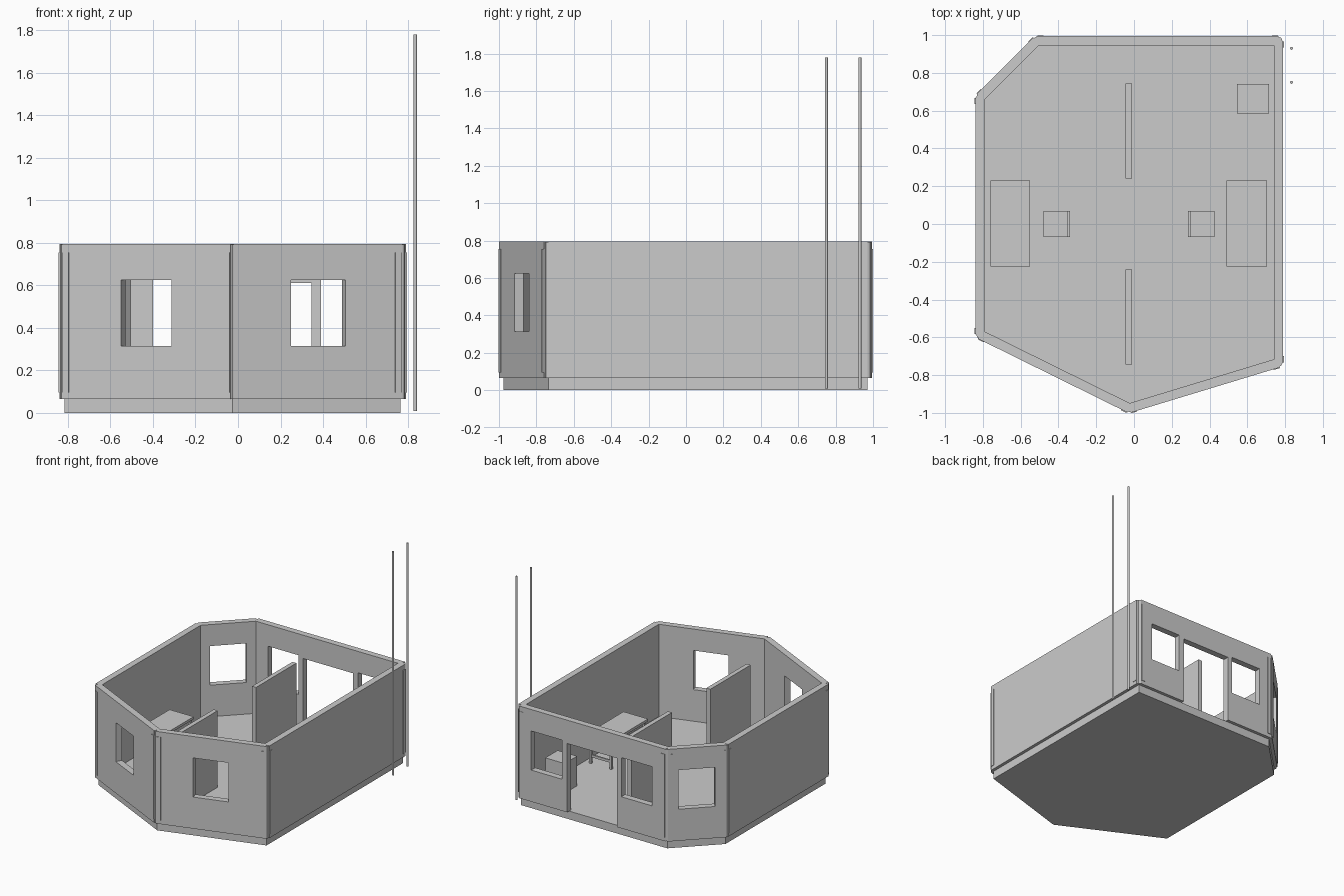
import bpy, bmesh, math
from mathutils import Vector

if "Cube" in bpy.data.objects:
    bpy.data.objects.remove(bpy.data.objects["Cube"])

grey = bpy.data.materials.new("plain_grey")
grey.diffuse_color = (0.6, 0.6, 0.6, 1)
grey.use_nodes = True
grey.node_tree.nodes["Principled BSDF"].inputs["Base Color"].default_value = grey.diffuse_color


def finish(name, bm):
    bmesh.ops.recalc_face_normals(bm, faces=bm.faces[:])
    me = bpy.data.meshes.new(name)
    bm.to_mesh(me)
    bm.free()
    me.materials.append(grey)
    ob = bpy.data.objects.new(name, me)
    bpy.context.collection.objects.link(ob)
    return ob


def add_box(bm, x0, x1, y0, y1, z0, z1):
    verts = bmesh.ops.create_cube(bm, size=1)["verts"]
    for v in verts:
        v.co = Vector((x1 if v.co.x > 0 else x0,
                       y1 if v.co.y > 0 else y0,
                       z1 if v.co.z > 0 else z0))


def boxes(name, items):
    bm = bmesh.new()
    for b in items:
        add_box(bm, *b)
    return finish(name, bm)


def cylinder(name, x, y, r, z0, z1, sides):
    bm = bmesh.new()
    verts = bmesh.ops.create_cone(bm, cap_ends=True, segments=sides, radius1=r,
                                  radius2=r, depth=z1 - z0)["verts"]
    bmesh.ops.translate(bm, verts=verts, vec=(x, y, (z0 + z1) / 2))
    return finish(name, bm)


FLOOR, TOP, HALF = 0.065, 0.795, 0.025
SILL, HEAD = 0.315, 0.625
plan = [Vector(p) for p in ((-0.815, -0.585), (-0.025, -0.975), (0.765, -0.735),
                            (0.765, 0.97), (-0.515, 0.97), (-0.815, 0.67))]

# Floor slab follows the wall centre line
bm = bmesh.new()
face = bm.faces.new([bm.verts.new((p.x, p.y, 0)) for p in plan])
ext = bmesh.ops.extrude_face_region(bm, geom=[face])["geom"]
bmesh.ops.translate(bm, vec=(0, 0, FLOOR),
                    verts=[g for g in ext if isinstance(g, bmesh.types.BMVert)])
finish("floor_slab", bm)


def wall(name, a, b, openings):
    """Upright panel from a to b with openings (u0, u1, z0, z1), plus end strips."""
    length = (b - a).length
    d = (b - a).normalized()
    n = Vector((d.y, -d.x))

    def place(u, off, z):
        p = a + d * u + n * off
        return (p.x, p.y, z)

    us = sorted({0.0, length, *[u for o in openings for u in o[:2]]})
    zs = sorted({FLOOR, TOP, *[z for o in openings for z in o[2:]]})
    bm = bmesh.new()
    grid = [[bm.verts.new(place(u, -HALF, z)) for z in zs] for u in us]
    for i in range(len(us) - 1):
        for j in range(len(zs) - 1):
            u, z = (us[i] + us[i + 1]) / 2, (zs[j] + zs[j + 1]) / 2
            if not any(o[0] < u < o[1] and o[2] < z < o[3] for o in openings):
                bm.faces.new((grid[i][j], grid[i + 1][j],
                              grid[i + 1][j + 1], grid[i][j + 1]))
    ext = bmesh.ops.extrude_face_region(bm, geom=bm.faces[:])["geom"]
    off = n * HALF * 2
    bmesh.ops.translate(bm, vec=(off.x, off.y, 0),
                        verts=[g for g in ext if isinstance(g, bmesh.types.BMVert)])
    bmesh.ops.delete(bm, geom=[v for v in bm.verts if not v.link_faces], context="VERTS")
    finish(name, bm)

    # Thin cover strips at both ends of the outer face
    bm = bmesh.new()
    for u in (0.003, length - 0.035):
        verts = bmesh.ops.create_cube(bm, size=1)["verts"]
        for v in verts:
            v.co = Vector(place(u + (0.032 if v.co.x > 0 else 0),
                                HALF + (0.004 if v.co.y > 0 else -0.01),
                                0.755 if v.co.z > 0 else 0.095))
    finish(name + "_end_strips", bm)


def middle_window(a, b):
    m = (b - a).length / 2
    return [(m - 0.133, m + 0.133, SILL, HEAD)]


# Six outer walls
x_back = plan[3].x
back_openings = [(x_back - 0.66, x_back - 0.39, SILL, HEAD),
                 (x_back - 0.345, x_back + 0.09, FLOOR, 0.61),
                 (x_back + 0.13, x_back + 0.40, SILL, HEAD)]
names = ["front_left_wall", "front_right_wall", "right_wall",
         "back_wall", "corner_wall", "left_wall"]
for i, name in enumerate(names):
    a, b = plan[i], plan[(i + 1) % 6]
    if name == "back_wall":
        openings = back_openings
    elif name in ("right_wall", "left_wall"):
        openings = []
    else:
        openings = middle_window(a, b)
    wall(name, a, b, openings)
    cylinder("corner_post_%d" % (i + 1), a.x, a.y, 0.021, FLOOR, TOP - 0.003, 8)

# Inner partitions
for name, s in (("back_partition", 1), ("front_partition", -1)):
    y0, y1 = sorted((0.24 * s, 0.745 * s))
    boxes(name, [(-0.045, -0.01, y0, y1, FLOOR, 0.672)])


# Tables with legs and end rails
def table(name, x0, x1):
    y0, y1, t = -0.225, 0.23, 0.018
    parts = [(x0, x1, y0, y1, 0.28, 0.30)]
    for x in (x0 + 0.01, x1 - 0.01 - t):
        for y in (y0 + 0.01, y1 - 0.01 - t):
            parts.append((x, x + t, y, y + t, FLOOR, 0.28))
    for y in (y0 + 0.01, y1 - 0.01 - t):
        parts.append((x0 + 0.02, x1 - 0.02, y + 0.003, y + t - 0.003, 0.115, 0.135))
    boxes(name, parts)


table("left_table", -0.76, -0.55)
table("right_table", 0.49, 0.705)


# Chairs with the back towards the middle of the room
def chair(name, x0, x1, back_x):
    t = 0.016
    parts = [(x0, x1, -0.07, 0.07, 0.18, 0.196),
             (back_x, back_x + t, -0.07, 0.07, 0.196, 0.308)]
    for x in (x0, x1 - t):
        for y in (-0.07, 0.07 - t):
            parts.append((x, x + t, y, y + t, FLOOR, 0.18))
    boxes(name, parts)


chair("left_chair", -0.48, -0.34, -0.356)
chair("right_chair", 0.285, 0.425, 0.285)

# Cabinet by the back right corner
boxes("cabinet", [(0.545, 0.715, 0.585, 0.74, FLOOR, 0.30)])

# Two tall poles outside the right wall
for i, y in enumerate((0.75, 0.93)):
    cylinder("pole_%d" % (i + 1), 0.834, y, 0.008, 0.01, 1.78, 12)
